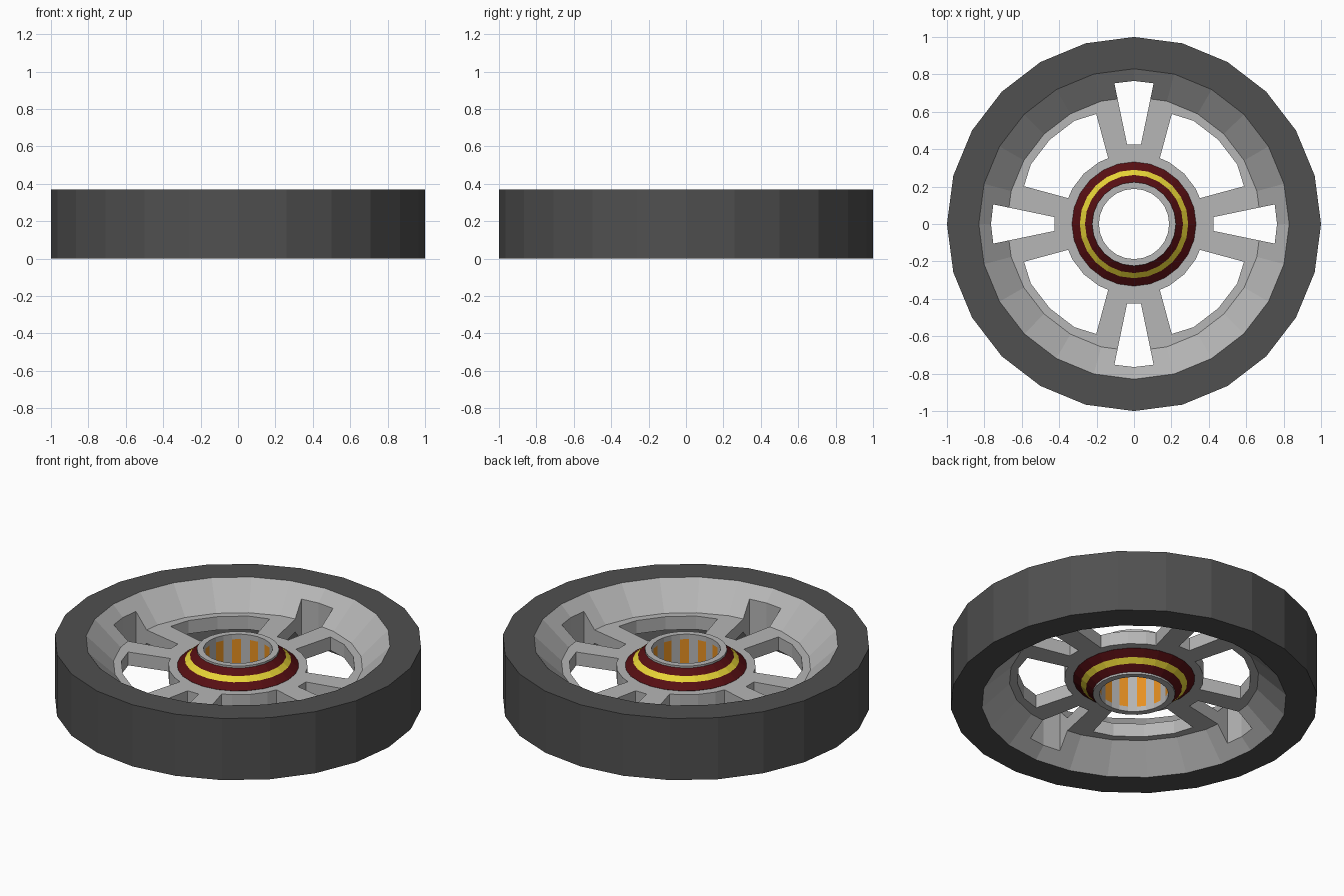
import bpy, bmesh, math

if "Cube" in bpy.data.objects:
    bpy.data.objects.remove(bpy.data.objects["Cube"])

N = 24          # sides of every round part
H = 0.37        # wheel width
MID = H / 2


def material(name, srgb):
    m = bpy.data.materials.new(name)
    m.diffuse_color = [((c / 255 + 0.055) / 1.055) ** 2.4 for c in srgb] + [1]
    m.use_nodes = True
    m.node_tree.nodes["Principled BSDF"].inputs["Base Color"].default_value = m.diffuse_color
    return m


rubber = material("dark rubber", (80, 80, 80))
metal = material("grey metal", (182, 182, 182))
red = material("dark red", (86, 14, 18))
yellow = material("yellow", (238, 218, 56))
orange = material("orange", (246, 154, 36))


def finish(name, bm, mats):
    mesh = bpy.data.meshes.new(name)
    bm.to_mesh(mesh)
    bm.free()
    for m in mats:
        mesh.materials.append(m)
    ob = bpy.data.objects.new(name, mesh)
    bpy.context.collection.objects.link(ob)
    return ob


def revolve(name, profile, mats, closed=True, pick=None):
    """Spin an (r, z) profile; pick(segment, side) gives the material slot."""
    bm = bmesh.new()
    rings = [[bm.verts.new((r * math.cos(2 * math.pi * i / N),
                            r * math.sin(2 * math.pi * i / N), z))
              for i in range(N)] for r, z in profile]
    count = len(rings) if closed else len(rings) - 1
    for s in range(count):
        a, b = rings[s], rings[(s + 1) % len(rings)]
        for i in range(N):
            j = (i + 1) % N
            f = bm.faces.new((a[i], a[j], b[j], b[i]))
            f.material_index = pick(s, i) if pick else 0
    return finish(name, bm, mats)


def mirrored(half):
    """Lower half followed by its mirror image about the mid plane."""
    return half + [(r, H - z) for r, z in reversed(half)]


# tyre: hidden inner wall left open
revolve("tyre", [(0.83, 0), (1, 0), (1, H), (0.83, H)], [rubber], closed=False)

# rim with dished sides and a flat spoke plate
inner = [(0.30, 0.145), (0.68, 0.145), (0.83, 0)]
rim = revolve("spoked_rim", mirrored(inner), [metal])


# cutter for four windows and four tapered slots
def polar(r, deg):
    k = math.cos(math.pi / N) / math.cos(math.radians(deg % 15 - 7.5))
    a = math.radians(deg)
    return r * k * math.cos(a), r * k * math.sin(a)


window = [(0.352, 0.138), (0.588, 0.202)]
window += [polar(0.637, d) for d in (30, 45, 60)]
window += [(0.202, 0.588), (0.138, 0.352)]
window += [polar(0.38, d) for d in (60, 45, 30)]
slot = [(0.425, -0.037), (0.752, -0.105), (0.765, 0), (0.752, 0.105), (0.425, 0.037)]
bm = bmesh.new()
for k in range(4):
    c, s = round(math.cos(k * math.pi / 2)), round(math.sin(k * math.pi / 2))
    for shape in (window, slot):
        base = bm.faces.new([bm.verts.new((c * x - s * y, s * x + c * y, -0.2))
                             for x, y in shape])
        ext = bmesh.ops.extrude_face_region(bm, geom=[base])["geom"]
        bmesh.ops.translate(bm, vec=(0, 0, 0.8),
                            verts=[v for v in ext if isinstance(v, bmesh.types.BMVert)])
bmesh.ops.recalc_face_normals(bm, faces=bm.faces)
cutter = finish("cutter", bm, [metal])
cutter.hide_render = True
mod = rim.modifiers.new("cut", 'BOOLEAN')
mod.operation = 'DIFFERENCE'
mod.solver = 'EXACT'
mod.object = cutter
bpy.context.view_layer.objects.active = rim
bpy.ops.object.modifier_apply(modifier=mod.name)
bpy.data.objects.remove(cutter)

# hub cone: red with a yellow band, same on both sides
cone = [(0.222, 0.055), (0.262, 0.087), (0.29, 0.112), (0.332, 0.144)]
revolve("hub_cone", mirrored(cone), [red, yellow], closed=False,
        pick=lambda s, i: int(s in (1, 5)))

# bearing tube: grey ends, orange rollers showing as stripes in the bore
tube = [(0.224, 0.045), (0.188, 0.045), (0.188, 0.075), (0.188, H - 0.075),
        (0.188, H - 0.045), (0.224, H - 0.045)]
tube_ob = revolve("bearing_tube", tube, [metal, orange],
                  pick=lambda s, i: int(s == 2 and i % 2 == 0))

# consistent outward normals
for ob in bpy.data.objects:
    bm = bmesh.new()
    bm.from_mesh(ob.data)
    if ob.name in ("tyre", "hub_cone"):
        # open shells: these profiles already run outward and up
        pass
    else:
        bmesh.ops.recalc_face_normals(bm, faces=bm.faces)
    bm.to_mesh(ob.data)
    bm.free()
